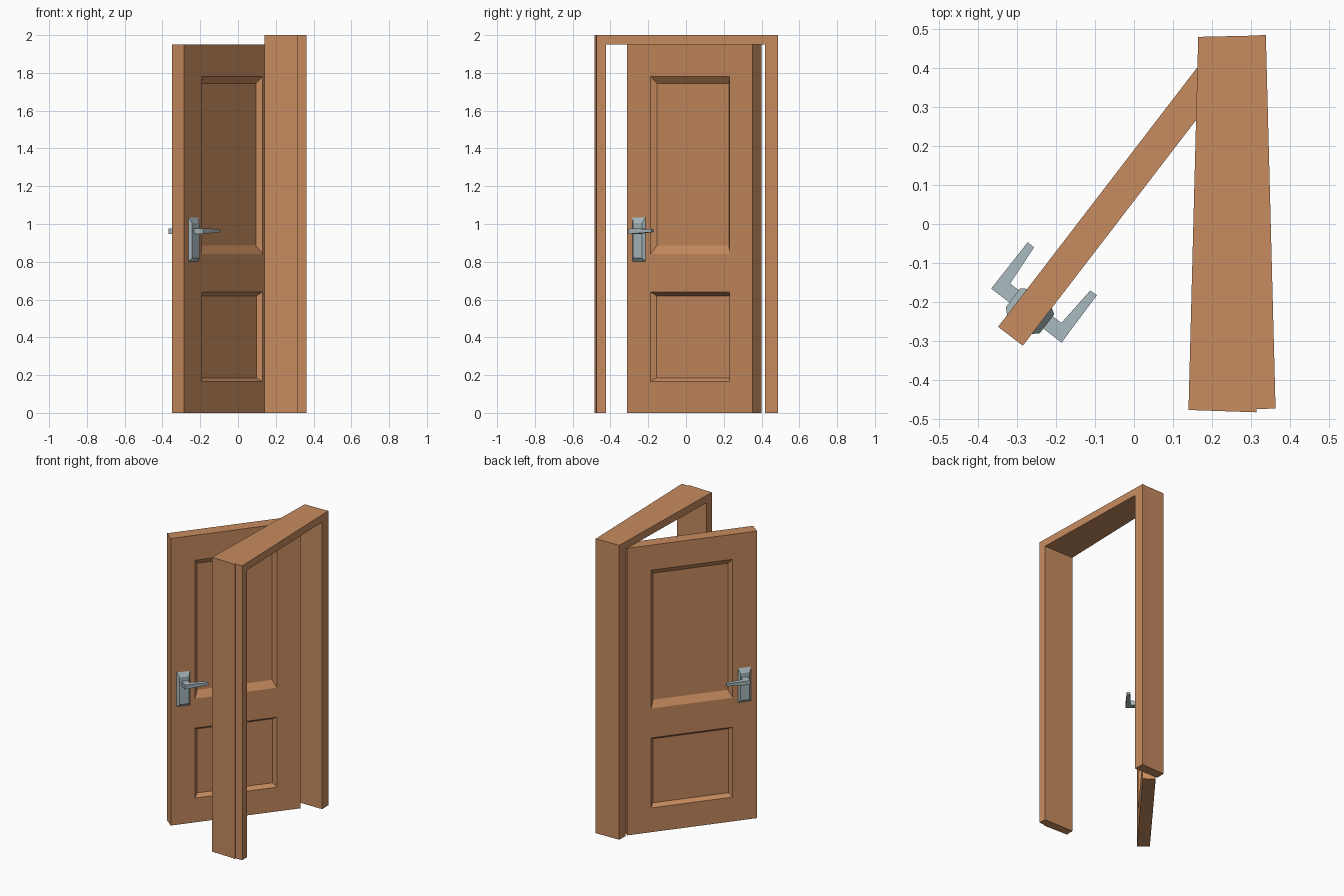
import bpy, bmesh
from math import atan2
from mathutils import Matrix, Vector

if "Cube" in bpy.data.objects:
    bpy.data.objects.remove(bpy.data.objects["Cube"])


def material(name, color):
    m = bpy.data.materials.new(name)
    m.diffuse_color = (*color, 1)
    m.use_nodes = True
    m.node_tree.nodes["Principled BSDF"].inputs["Base Color"].default_value = m.diffuse_color
    return m


wood = material("wood", (0.57, 0.26, 0.115))
metal = material("metal", (0.40, 0.49, 0.52))


def finish(bm, name, mat, matrix=None):
    bmesh.ops.remove_doubles(bm, verts=bm.verts, dist=1e-5)
    bmesh.ops.recalc_face_normals(bm, faces=bm.faces)
    me = bpy.data.meshes.new(name)
    bm.to_mesh(me)
    bm.free()
    me.materials.append(mat)
    ob = bpy.data.objects.new(name, me)
    bpy.context.collection.objects.link(ob)
    if matrix:
        ob.matrix_world = matrix
    return ob


def loft(name, rings, mat, matrix=None):
    """Bridge rings of equal length and cap both ends."""
    bm = bmesh.new()
    rows = [[bm.verts.new(p) for p in r] for r in rings]
    for a, b in zip(rows, rows[1:]):
        for i in range(len(a)):
            j = (i + 1) % len(a)
            bm.faces.new((a[i], a[j], b[j], b[i]))
    bm.faces.new(rows[0])
    bm.faces.new(rows[-1])
    return finish(bm, name, mat, matrix)


# Door frame: inverted U sections lofted through its tapered depth,
# with a small step on the latch side
def frame_section(t, y0, y1):
    outline = [(y0, 0), (y0, 2), (y1, 2), (y1, 0),
               (0.417, 0), (0.417, 1.95), (-0.423, 1.95), (-0.423, 0)]
    ring = []
    for y, z in outline:
        s = (y + 0.48) / 0.96
        left, right = 0.14 + 0.025 * s, 0.364 - 0.025 * s
        ring.append((left + (right - left) * t, y, z))
    return ring


loft("door_frame", [frame_section(0, -0.478, 0.481),
                    frame_section(0.78, -0.484, 0.484),
                    frame_section(0.781, -0.476, 0.484),
                    frame_section(1, -0.474, 0.486)], wood)

# Door space: x from latch edge to hinge edge, y through the thickness
place = (Matrix.Translation((-0.3175, -0.2885, 0))
         @ Matrix.Rotation(atan2(0.793, 0.609), 4, 'Z'))
HALF = 0.04

# Door leaf: both faces as a grid, two cells of each sunk as panels
us = [0, 0.157, 0.684, 0.838]
zs = [0, 0.165, 0.64, 0.84, 1.78, 1.95]
panels = {(1, 1): (0.02, 0.02, 0.02), (1, 3): (0.022, 0.045, 0.035)}
bm = bmesh.new()


def quad(*pts):
    bm.faces.new([bm.verts.new(p) for p in pts])


for s in (-1, 1):
    y, deep = s * HALF, s * (HALF - 0.027)
    for i, (u0, u1) in enumerate(zip(us, us[1:])):
        for k, (z0, z1) in enumerate(zip(zs, zs[1:])):
            outer = [(u0, y, z0), (u1, y, z0), (u1, y, z1), (u0, y, z1)]
            if (i, k) in panels:
                side, low, top = panels[i, k]
                a, b, c, d = u0 + side, u1 - side, z0 + low, z1 - top
                inner = [(a, deep, c), (b, deep, c), (b, deep, d), (a, deep, d)]
                for n in range(4):
                    m = (n + 1) % 4
                    quad(outer[n], outer[m], inner[m], inner[n])
                quad(*inner)
            else:
                quad(*outer)
for u in (us[0], us[-1]):
    for z0, z1 in zip(zs, zs[1:]):
        quad((u, -HALF, z0), (u, HALF, z0), (u, HALF, z1), (u, -HALF, z1))
for z in (zs[0], zs[-1]):
    for u0, u1 in zip(us, us[1:]):
        quad((u0, -HALF, z), (u1, -HALF, z), (u1, HALF, z), (u0, HALF, z))
finish(bm, "door_leaf", wood, place)


# Handles: bevelled plate and L-shaped tapering lever on each side
def rect(y, u0, u1, z0, z1):
    return [(u0, y, z0), (u1, y, z0), (u1, y, z1), (u0, y, z1)]


# u, distance from the door face, bottom z, top z
lever = [(0.067, 0.01, 0.947, 0.977), (0.107, 0.01, 0.947, 0.977),
         (0.107, 0.043, 0.947, 0.977), (0.218, 0.051, 0.957, 0.973),
         (0.219, 0.072, 0.957, 0.973), (0.067, 0.074, 0.947, 0.977)]
for s, side in ((-1, "front"), (1, "back")):
    loft(side + "_handle_plate",
         [rect(s * (HALF - 0.002), 0.036, 0.124, 0.80, 1.038),
          rect(s * (HALF + 0.015), 0.052, 0.113, 0.82, 1.005)], metal, place)
    loft(side + "_lever",
         [[(u, s * (HALF + v), lo) for u, v, lo, hi in lever],
          [(u, s * (HALF + v), hi) for u, v, lo, hi in lever]], metal, place)
